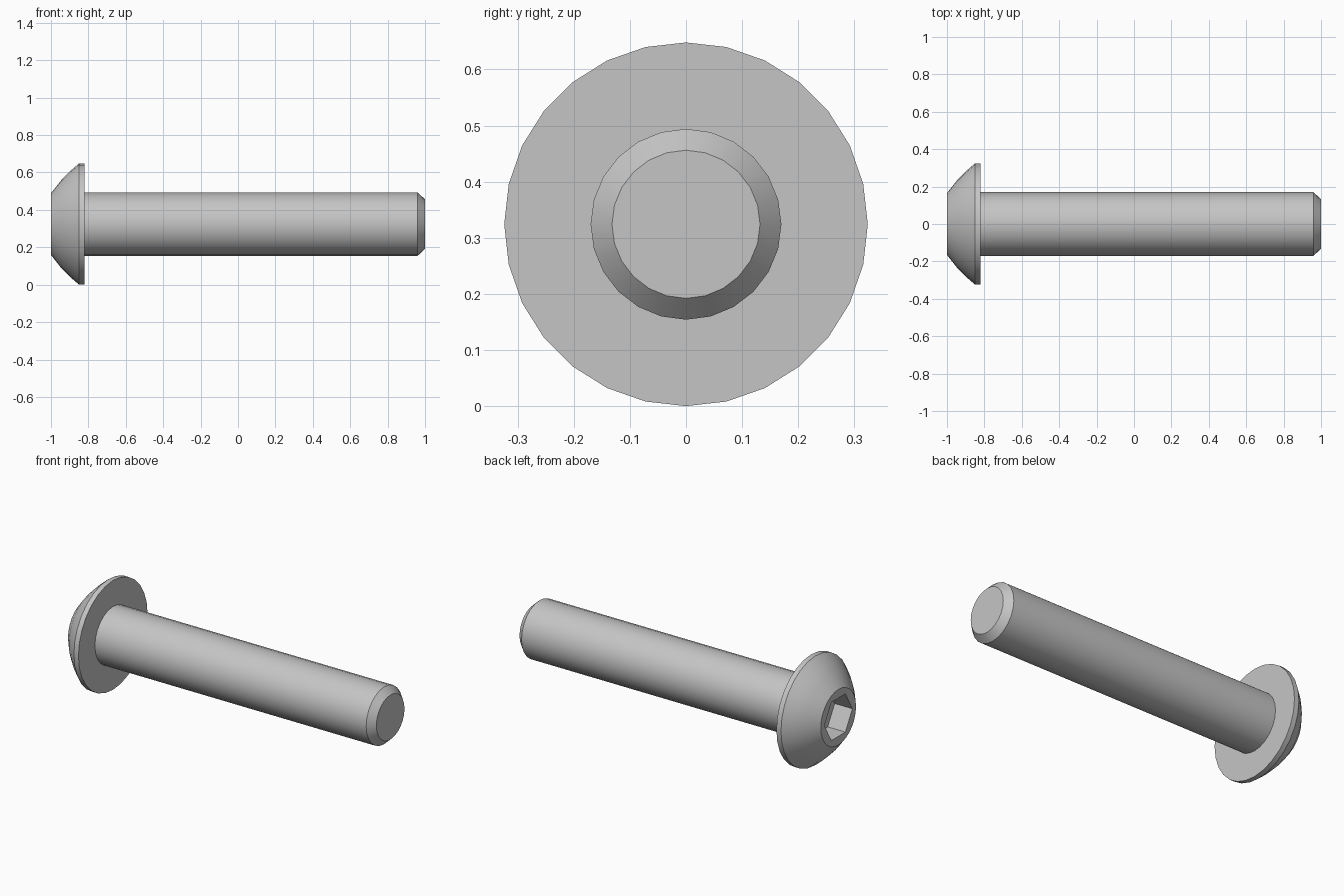
import bpy
import bmesh
from math import cos, sin, pi, radians

cube = bpy.data.objects.get("Cube")
if cube:
    bpy.data.objects.remove(cube)

HEAD_RADIUS = 0.324
AXIS_Z = HEAD_RADIUS

steel = bpy.data.materials.new("plain grey steel")
steel.use_nodes = True
GREY = (0.56, 0.56, 0.56, 1)
steel.diffuse_color = GREY
steel.node_tree.nodes["Principled BSDF"].inputs["Base Color"].default_value = GREY


def ring(bm, x, radius, sides):
    """Circle of vertices around the x axis, with one vertex on the y axis."""
    angles = [2 * pi * i / sides for i in range(sides)]
    return [bm.verts.new((x, radius * cos(a), radius * sin(a))) for a in angles]


def lathe(bm, profile, sides):
    """Join rings along the profile of (x, radius) and return them."""
    rings = [ring(bm, x, r, sides) for x, r in profile]
    for a, b in zip(rings, rings[1:]):
        for i in range(sides):
            j = (i + 1) % sides
            bm.faces.new((a[i], a[j], b[j], b[i]))
    return rings


def finish(bm, name):
    bmesh.ops.recalc_face_normals(bm, faces=bm.faces)
    mesh = bpy.data.meshes.new(name)
    bm.to_mesh(mesh)
    bm.free()
    mesh.materials.append(steel)
    obj = bpy.data.objects.new(name, mesh)
    obj.location.z = AXIS_Z
    bpy.context.collection.objects.link(obj)
    bpy.ops.object.select_all(action='DESELECT')
    obj.select_set(True)
    bpy.context.view_layer.objects.active = obj
    bpy.ops.object.shade_smooth_by_angle(angle=radians(30))


# Domed head with a thin rim and a hexagonal socket
bm = bmesh.new()
dome = lathe(bm, [(-1, 0.165), (-0.945, 0.235), (-0.9, 0.281),
                  (-0.85, HEAD_RADIUS), (-0.82, HEAD_RADIUS)], 28)
bm.faces.new(dome[-1])
socket = lathe(bm, [(-1, 0.131), (-0.884, 0.131)], 6)
bm.faces.new(socket[-1])
front_edges = [e for e in bm.edges if all(v.co.x < -0.999 for v in e.verts)]
bmesh.ops.triangle_fill(bm, edges=front_edges, use_beauty=True)
finish(bm, "domed_head")

# Plain shank with a chamfered tip
bm = bmesh.new()
shank = lathe(bm, [(-0.825, 0.17), (0.96, 0.17), (1, 0.132)], 24)
bm.faces.new(shank[0])
bm.faces.new(shank[-1])
finish(bm, "shank")
